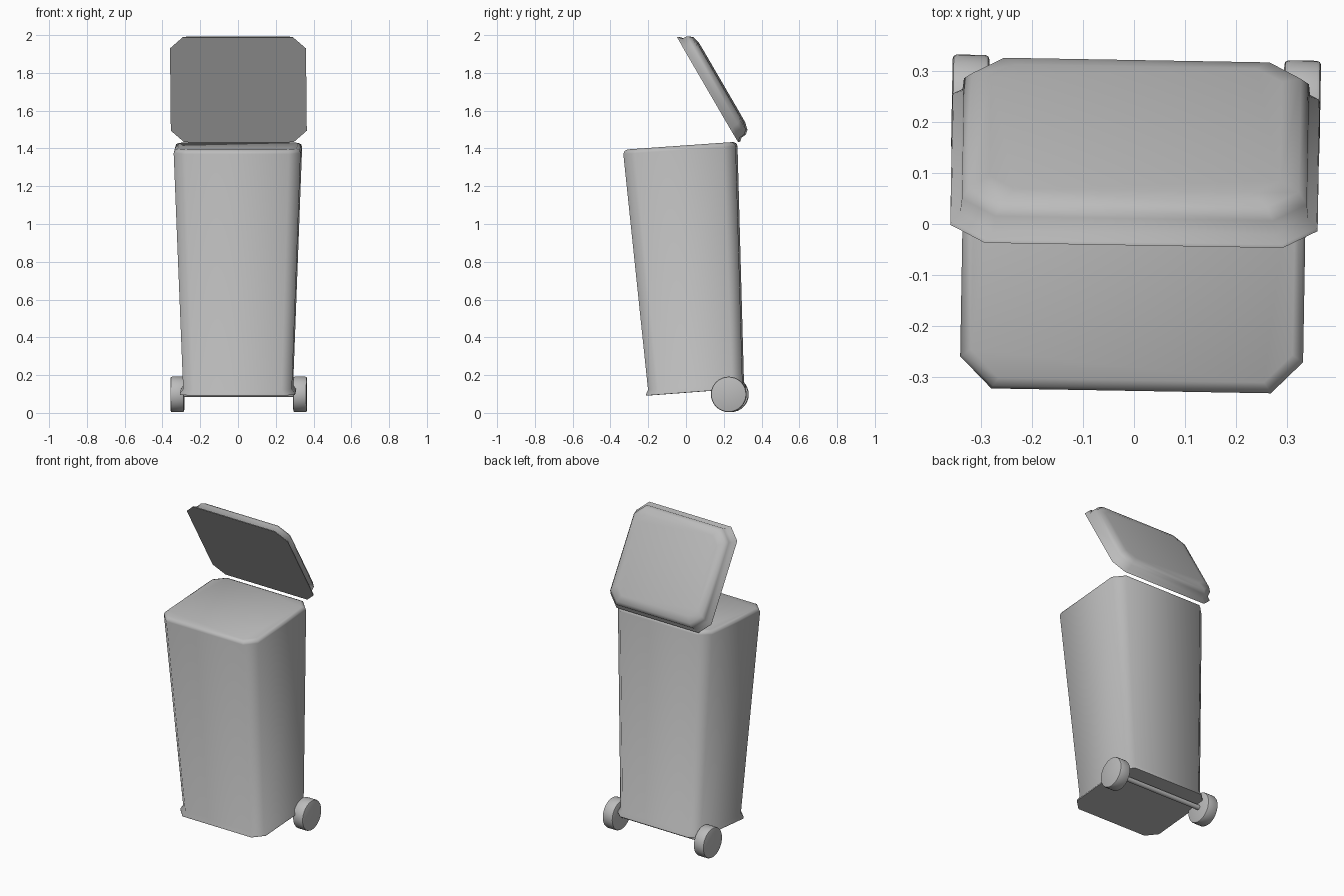
import bpy, bmesh, math
from mathutils import Matrix, Vector

if "Cube" in bpy.data.objects:
    bpy.data.objects.remove(bpy.data.objects["Cube"])

plastic = bpy.data.materials.new("grey plastic")
plastic.diffuse_color = (0.5, 0.5, 0.5, 1)
plastic.use_nodes = True
plastic.node_tree.nodes["Principled BSDF"].inputs["Base Color"].default_value = plastic.diffuse_color
YAW = Matrix.Rotation(math.radians(-1), 4, 'Z')


def finish(name, bm, angle):
    bmesh.ops.recalc_face_normals(bm, faces=bm.faces)
    mesh = bpy.data.meshes.new(name)
    bm.to_mesh(mesh)
    bm.free()
    obj = bpy.data.objects.new(name, mesh)
    bpy.context.collection.objects.link(obj)
    mesh.materials.append(plastic)
    bpy.ops.object.select_all(action='DESELECT')
    obj.select_set(True)
    bpy.context.view_layer.objects.active = obj
    bpy.ops.object.shade_smooth_by_angle(angle=math.radians(angle))
    return obj


def ring(w, y0, y1, c, height):
    """Chamfered rectangle; height is a function of y."""
    pts = [(-w + c, y0), (w - c, y0), (w, y0 + c), (w, y1 - c),
           (w - c, y1), (-w + c, y1), (-w, y1 - c), (-w, y0 + c)]
    return [Vector((x, y, height(y))) for x, y in pts]


def loft(name, rings, matrix, angle):
    """Skin closed rings and cap both ends."""
    bm = bmesh.new()
    loops = [[bm.verts.new(matrix @ p) for p in r] for r in rings]
    for a, b in zip(loops, loops[1:]):
        for i in range(len(a)):
            j = (i + 1) % len(a)
            bm.faces.new((a[i], a[j], b[j], b[i]))
    bm.faces.new(loops[0])
    bm.faces.new(loops[-1])
    return finish(name, bm, angle)


def base(z):
    return lambda y: z + 0.075 * (y + 0.2)


def brim(z):
    return lambda y: z + 0.07 * (y + 0.33)


# Tapered bin body with a small foot rim and a rounded, sloping top
loft("bin_body", [
    ring(0.305, -0.207, 0.315, 0.06, base(0.092)),
    ring(0.305, -0.207, 0.315, 0.06, base(0.100)),
    ring(0.288, -0.197, 0.303, 0.055, base(0.122)),
    ring(0.336, -0.327, 0.268, 0.062, brim(1.370)),
    ring(0.331, -0.322, 0.263, 0.060, brim(1.385)),
    ring(0.315, -0.306, 0.247, 0.055, brim(1.393)),
], YAW, 50)

# Open lid, built flat and then tilted: local y runs up the slope, local z outwards
slope = Vector((-0.503, 0.865))
lid_frame = Matrix(((1, 0, 0, 0),
                    (0, slope.x, slope.y, 0.28),
                    (0, slope.y, -slope.x, 1.435),
                    (0, 0, 0, 1)))


def flat(z):
    return lambda y: z


loft("lid", [
    ring(0.360, 0.000, 0.640, 0.068, flat(0.000)),
    ring(0.358, 0.002, 0.638, 0.068, flat(0.006)),
    ring(0.341, 0.014, 0.621, 0.066, flat(0.018)),
    ring(0.338, 0.017, 0.618, 0.066, flat(0.048)),
    ring(0.322, 0.035, 0.600, 0.062, flat(0.068)),
    ring(0.285, 0.075, 0.560, 0.050, flat(0.077)),
], YAW @ lid_frame, 50)


def cylinder(name, x, radius, width, sides, bevel):
    """Cylinder on the wheel axis, with softened ends."""
    bm = bmesh.new()
    place = YAW @ Matrix.Translation((x, 0.232, 0.098)) @ Matrix.Rotation(math.pi / 2, 4, 'Y')
    bmesh.ops.create_cone(bm, cap_ends=True, segments=sides, radius1=radius,
                          radius2=radius, depth=width)
    if bevel:
        edges = [e for e in bm.edges if any(len(f.verts) > 4 for f in e.link_faces)]
        bmesh.ops.bevel(bm, geom=edges, offset=bevel, segments=2, profile=0.5,
                        affect='EDGES')
    bm.transform(place)
    return finish(name, bm, 40)


# Wheels and the axle joining them
for side, label in ((-1, "left"), (1, "right")):
    cylinder(label + "_wheel", side * 0.325, 0.094, 0.072, 32, 0.008)
cylinder("axle", 0, 0.015, 0.6, 16, 0)
